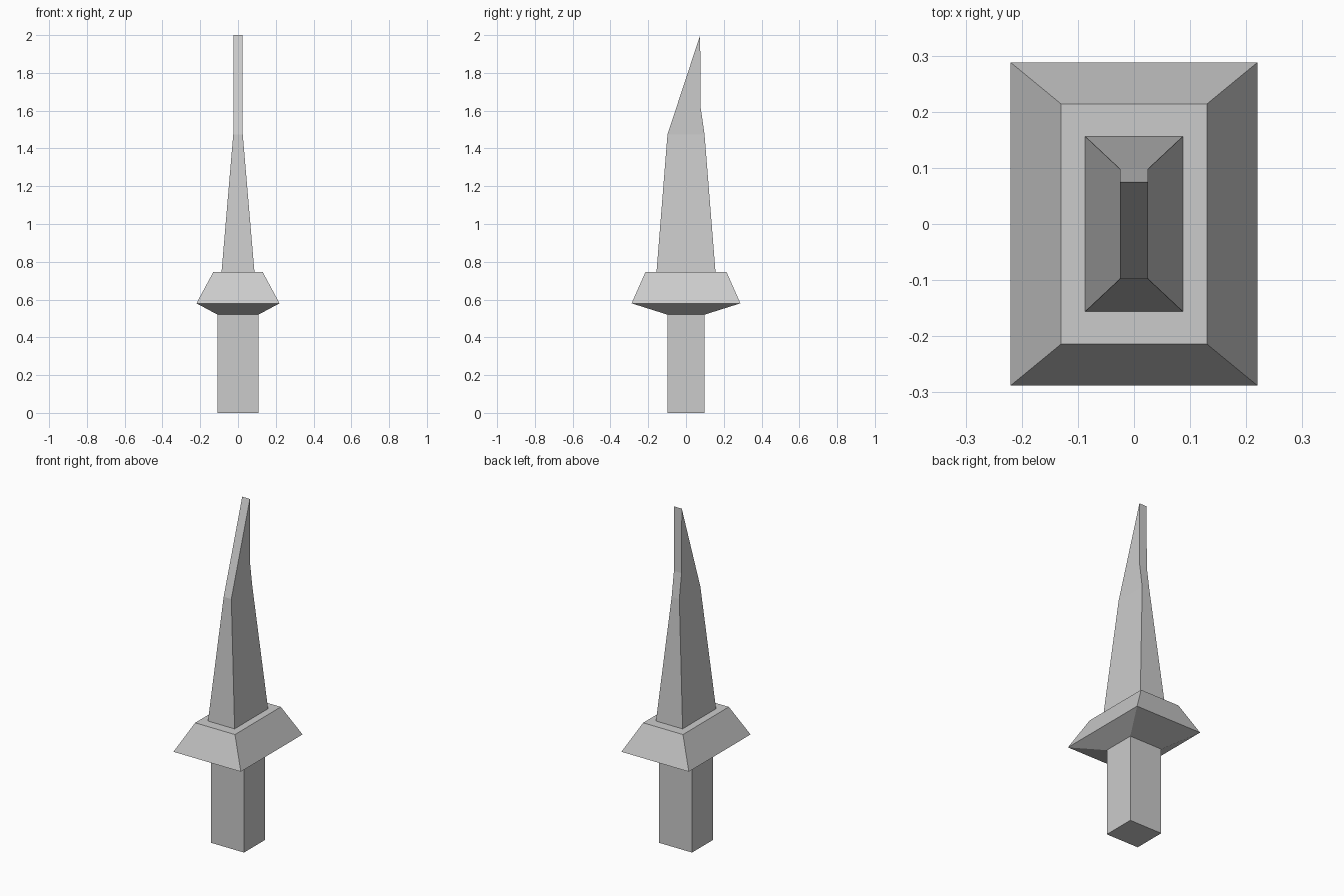
import bpy, bmesh

if "Cube" in bpy.data.objects:
    bpy.data.objects.remove(bpy.data.objects["Cube"])


def loft(name, rings, cap_bottom=False):
    """Skin rectangular rings given as (z, half_width, y_front, y_back)."""
    bm = bmesh.new()
    loops = [[bm.verts.new(p) for p in ((-w, f, z), (w, f, z), (w, b, z), (-w, b, z))]
             for z, w, f, b in rings]
    for low, high in zip(loops, loops[1:]):
        for i in range(4):
            j = (i + 1) % 4
            bm.faces.new((low[i], low[j], high[j], high[i]))
    if cap_bottom:
        bm.faces.new(loops[0][::-1])
    # Weld rings that close to an edge
    bmesh.ops.remove_doubles(bm, verts=bm.verts[:], dist=0.0005)
    mesh = bpy.data.meshes.new(name)
    bm.to_mesh(mesh)
    bm.free()
    obj = bpy.data.objects.new(name, mesh)
    bpy.context.collection.objects.link(obj)
    return obj


# Straight grip, open where it meets the guard
loft("handle", [(0, 0.108, -0.098, 0.098), (0.52, 0.108, -0.098, 0.098)], cap_bottom=True)

# Flared guard, ending in a flat ledge around the blade
loft("guard", [(0.52, 0.108, -0.098, 0.098),
               (0.58, 0.22, -0.288, 0.288),
               (0.747, 0.13, -0.214, 0.214),
               (0.747, 0.087, -0.156, 0.156)])

# Tapered blade with a slanted front edge closing to a tip line
loft("blade", [(0.747, 0.087, -0.156, 0.156),
               (1.475, 0.025, -0.098, 0.098),
               (1.62, 0.025, -0.050, 0.077),
               (2.0, 0.025, 0.075, 0.075)])
